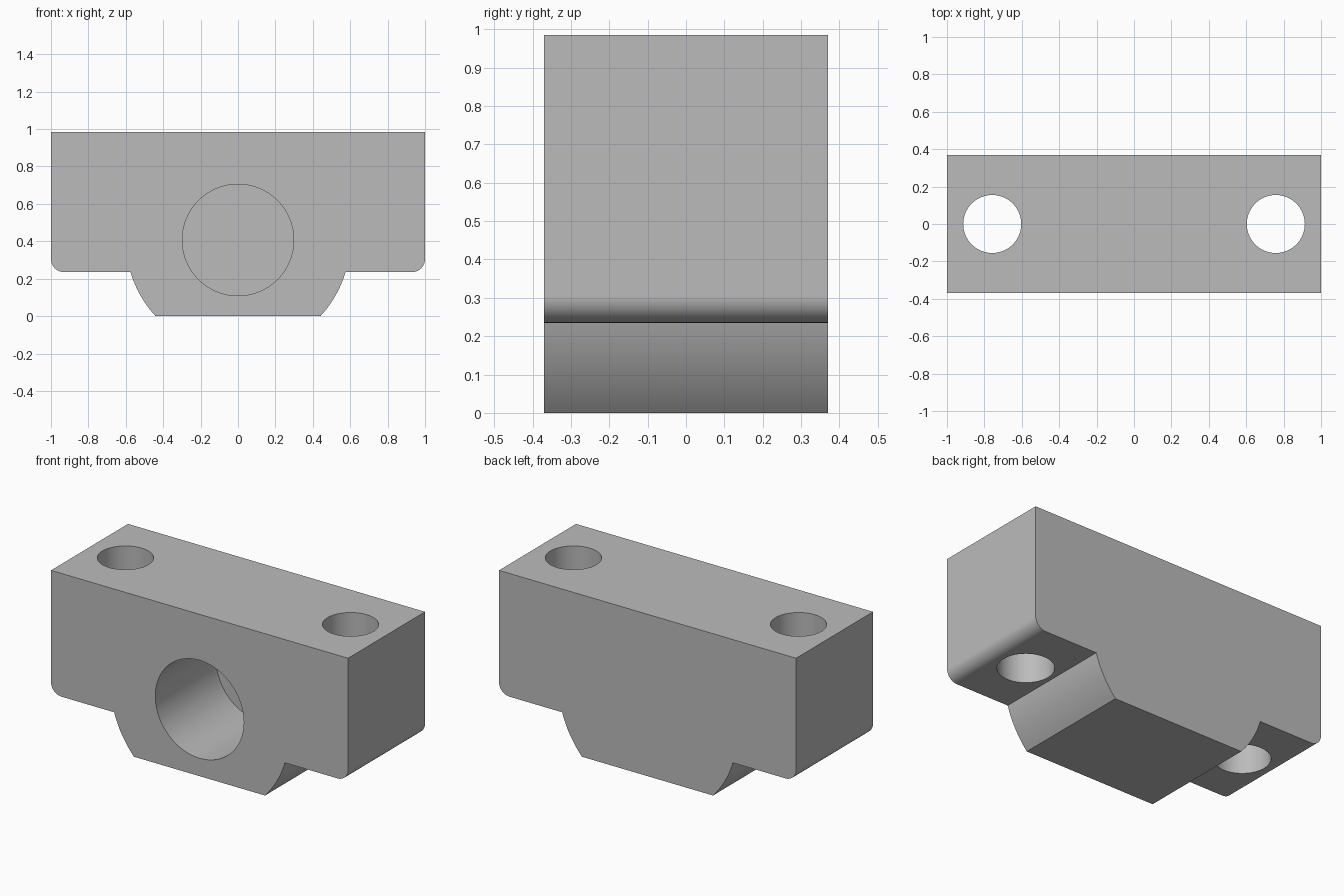
import bpy
import bmesh
from math import atan2, cos, sin, radians
from mathutils import Vector

default = bpy.data.objects.get("Cube")
if default:
    bpy.data.objects.remove(default, do_unlink=True)

HALF_DEPTH, HEIGHT, SHOULDER = 0.37, 0.985, 0.235
CORNER = 0.07
BORE_Z, BORE_RADIUS, BORE_DEPTH = 0.407, 0.298, 0.585
BOSS_RADIUS = 0.6
BOLT_X, BOLT_RADIUS = 0.758, 0.155

grey = bpy.data.materials.new("plain_grey")
grey.use_nodes = True
colour = (0.5, 0.5, 0.5, 1)
grey.diffuse_color = colour
grey.node_tree.nodes["Principled BSDF"].inputs["Base Color"].default_value = colour


def arc(cx, cz, radius, start, end, steps):
    angles = [start + (end - start) * i / steps for i in range(steps + 1)]
    return [(cx + radius * cos(a), cz + radius * sin(a)) for a in angles]


def cutter(name, radius, length, location, tilt=0):
    bpy.ops.mesh.primitive_cylinder_add(vertices=96, radius=radius, depth=length,
                                        location=location, rotation=(tilt, 0, 0))
    obj = bpy.context.object
    obj.name = name
    obj.hide_render = True
    obj.data.materials.append(grey)
    return obj


# Half profile: boss arc concentric with the bore, shoulder, rounded corner, top
boss_x = lambda z: (BOSS_RADIUS ** 2 - (BORE_Z - z) ** 2) ** 0.5
half = arc(0, BORE_Z, BOSS_RADIUS, atan2(-BORE_Z, boss_x(0)),
           atan2(SHOULDER - BORE_Z, boss_x(SHOULDER)), 12)
half += arc(1 - CORNER, SHOULDER + CORNER, CORNER, radians(-90), 0, 10)
half.append((1, HEIGHT))
profile = half + [(-x, z) for x, z in reversed(half)]

# Housing body: profile extruded from front to back
bm = bmesh.new()
face = bm.faces.new([bm.verts.new((x, -HALF_DEPTH, z)) for x, z in profile])
extruded = bmesh.ops.extrude_face_region(bm, geom=[face])["geom"]
bmesh.ops.translate(bm, vec=Vector((0, 2 * HALF_DEPTH, 0)),
                    verts=[g for g in extruded if isinstance(g, bmesh.types.BMVert)])
bmesh.ops.recalc_face_normals(bm, faces=bm.faces)
mesh = bpy.data.meshes.new("bearing_block")
bm.to_mesh(mesh)
bm.free()
mesh.materials.append(grey)
block = bpy.data.objects.new("bearing_block", mesh)
bpy.context.collection.objects.link(block)

# Blind front bore and two vertical bolt holes
margin = 0.1
cutters = [cutter("bore_cutter", BORE_RADIUS, BORE_DEPTH + margin,
                  (0, -HALF_DEPTH + (BORE_DEPTH - margin) / 2, BORE_Z), radians(90))]
for side, name in ((1, "left"), (-1, "right")):
    cutters.append(cutter(name + "_bolt_cutter", BOLT_RADIUS, 2,
                          (side * BOLT_X, 0, HEIGHT / 2)))

bpy.ops.object.select_all(action='DESELECT')
block.select_set(True)
bpy.context.view_layer.objects.active = block
for tool in cutters:
    mod = block.modifiers.new(tool.name, 'BOOLEAN')
    mod.operation = 'DIFFERENCE'
    mod.solver = 'EXACT'
    mod.object = tool
    bpy.ops.object.modifier_apply(modifier=mod.name)
    bpy.data.objects.remove(tool, do_unlink=True)

# Smooth curved walls, crisp edges, clean flat faces
bpy.ops.object.shade_smooth_by_angle(angle=radians(25))
normals = block.modifiers.new("face_weighting", 'WEIGHTED_NORMAL')
normals.keep_sharp = True
